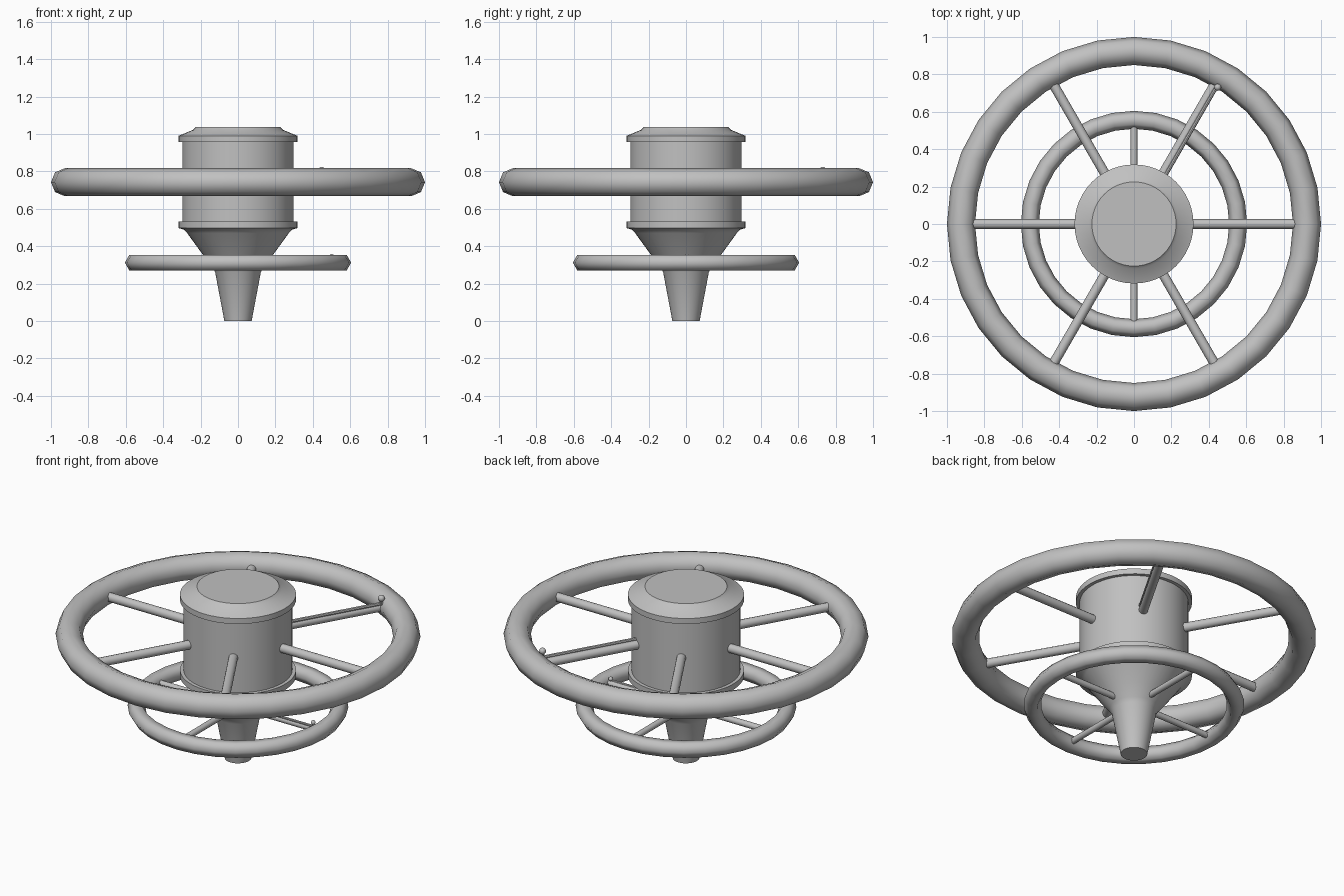
import bpy, bmesh, math
from mathutils import Vector

if "Cube" in bpy.data.objects:
    bpy.data.objects.remove(bpy.data.objects["Cube"])

grey = bpy.data.materials.new("plain_grey")
grey.diffuse_color = (0.53, 0.53, 0.53, 1)
grey.use_nodes = True
grey.node_tree.nodes["Principled BSDF"].inputs["Base Color"].default_value = grey.diffuse_color


def finish(name, bm, angle=None):
    bmesh.ops.recalc_face_normals(bm, faces=bm.faces[:])
    me = bpy.data.meshes.new(name)
    bm.to_mesh(me)
    bm.free()
    ob = bpy.data.objects.new(name, me)
    bpy.context.collection.objects.link(ob)
    me.materials.append(grey)
    for p in me.polygons:
        p.use_smooth = True
    if angle:
        bpy.ops.object.select_all(action='DESELECT')
        ob.select_set(True)
        bpy.context.view_layer.objects.active = ob
        bpy.ops.object.shade_smooth_by_angle(angle=math.radians(angle))
    return ob


def spin(name, profile, steps, closed, angle=None):
    """Revolve (radius, z) points about the z axis."""
    bm = bmesh.new()
    rings = []
    for r, z in profile:
        rings.append([bm.verts.new((r * math.cos(2 * math.pi * i / steps),
                                    r * math.sin(2 * math.pi * i / steps), z))
                      for i in range(steps)])
    pairs = list(zip(rings, rings[1:]))
    if closed:
        pairs.append((rings[-1], rings[0]))
    else:
        bm.faces.new(rings[0])
        bm.faces.new(rings[-1])
    for a, b in pairs:
        for i in range(steps):
            j = (i + 1) % steps
            bm.faces.new((a[i], a[j], b[j], b[i]))
    return finish(name, bm, angle)


def ring(name, major, minor, z, sides):
    pts = [(major + minor * math.cos(2 * math.pi * k / sides),
            z + minor * math.sin(2 * math.pi * k / sides)) for k in range(sides)]
    return spin(name, pts, 32, True)


def rod(name, a, b, radius, sides=12):
    a, b = Vector(a), Vector(b)
    bm = bmesh.new()
    bmesh.ops.create_cone(bm, cap_ends=True, segments=sides, radius1=radius,
                          radius2=radius, depth=(b - a).length)
    rot = (b - a).to_track_quat('Z', 'Y').to_matrix()
    bmesh.ops.rotate(bm, matrix=rot, verts=bm.verts)
    bmesh.ops.translate(bm, vec=(a + b) / 2, verts=bm.verts)
    return finish(name, bm, 40)


def ball(name, pos, radius):
    bm = bmesh.new()
    bmesh.ops.create_uvsphere(bm, u_segments=12, v_segments=8, radius=radius)
    bmesh.ops.translate(bm, vec=pos, verts=bm.verts)
    return finish(name, bm)


def polar(r, deg, z, side=0.0):
    t = math.radians(deg)
    return (r * math.cos(t) + side * math.sin(t), r * math.sin(t) - side * math.cos(t), z)


# central hub: tapered tail, flare, lower flange, drum, upper flange, lid
spin("hub", [(0.073, 0), (0.122, 0.26), (0.135, 0.285), (0.185, 0.35), (0.272, 0.47),
             (0.29, 0.488), (0.318, 0.497), (0.318, 0.532), (0.298, 0.532),
             (0.298, 0.957), (0.318, 0.957), (0.318, 0.99), (0.24, 1.022),
             (0.225, 1.037)], 48, False, 30)

# the two wheel rings
ring("large_ring", 0.925, 0.075, 0.742, 8)
ring("small_ring", 0.557, 0.048, 0.312, 6)

# spokes
for i in range(6):
    rod(f"large_spoke_{i + 1}", polar(0.28, 60 * i, 0.742), polar(0.88, 60 * i, 0.742), 0.026)
for i in range(4):
    rod(f"small_spoke_{i + 1}", polar(0.10, 90 * i, 0.312), polar(0.54, 90 * i, 0.312), 0.018)

# thin pipe and knob beside one large spoke
rod("large_pipe", polar(0.28, 60, 0.77, 0.016), polar(0.857, 60, 0.77, 0.016), 0.01, 8)
rod("large_pipe_riser", polar(0.857, 60, 0.765, 0.022), polar(0.857, 60, 0.805, 0.022), 0.01, 8)
ball("large_knob", polar(0.857, 60, 0.805, 0.022), 0.019)

# thin pipe and knob above one small spoke
rod("small_pipe", polar(0.12, 0, 0.33, 0.008), polar(0.50, 0, 0.33, 0.008), 0.007, 8)
ball("small_knob", polar(0.50, 0, 0.345, -0.005), 0.013)
